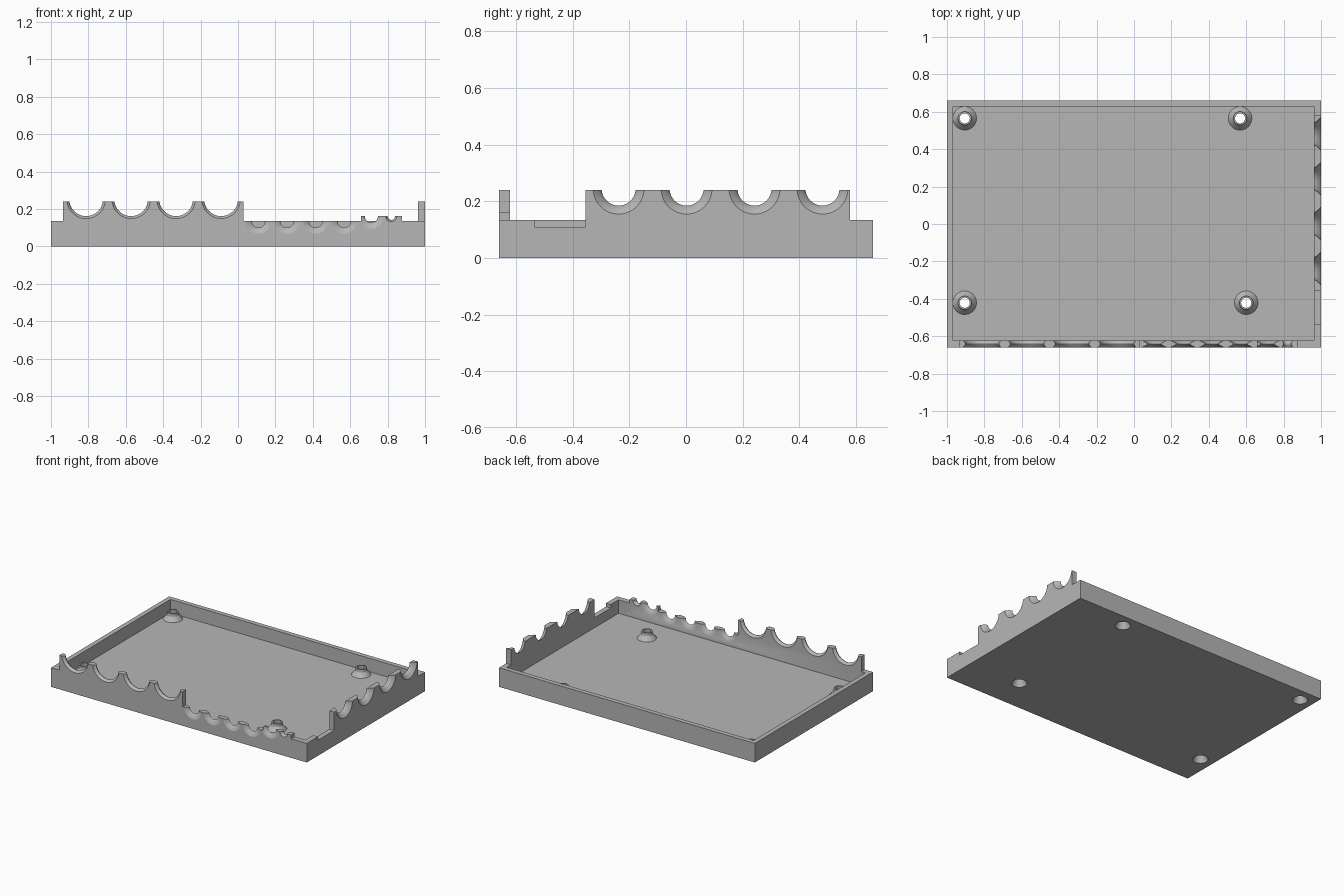
import bpy, bmesh, math
from mathutils import Matrix

if "Cube" in bpy.data.objects:
    bpy.data.objects.remove(bpy.data.objects["Cube"])

grey = bpy.data.materials.new("plastic_grey")
grey.diffuse_color = (0.47, 0.47, 0.47, 1)
grey.use_nodes = True
grey.node_tree.nodes["Principled BSDF"].inputs["Base Color"].default_value = grey.diffuse_color


def finish(name, bm):
    bmesh.ops.recalc_face_normals(bm, faces=bm.faces)
    me = bpy.data.meshes.new(name)
    bm.to_mesh(me)
    bm.free()
    ob = bpy.data.objects.new(name, me)
    me.materials.append(grey)
    bpy.context.collection.objects.link(ob)
    return ob


def box(name, x0, x1, y0, y1, z0, z1):
    bm = bmesh.new()
    bmesh.ops.create_cube(bm, size=1)
    for v in bm.verts:
        v.co = (x0 + (v.co.x + .5) * (x1 - x0),
                y0 + (v.co.y + .5) * (y1 - y0),
                z0 + (v.co.z + .5) * (z1 - z0))
    return finish(name, bm)


def lathe(name, profile, loc, rot=Matrix(), n=48):
    """Solid of revolution from (radius, height) points, capped at both ends."""
    bm = bmesh.new()
    rings = [[bm.verts.new((r * math.cos(2 * math.pi * (i + .5) / n),
                            r * math.sin(2 * math.pi * (i + .5) / n), h))
              for i in range(n)] for r, h in profile]
    for a, b in zip(rings, rings[1:]):
        for i in range(n):
            j = (i + 1) % n
            bm.faces.new((a[i], a[j], b[j], b[i]))
    bm.faces.new(rings[0])
    bm.faces.new(rings[-1])
    bm.transform(Matrix.Translation(loc) @ rot)
    return finish(name, bm)


def cut(target, cutter, keep=False):
    mod = target.modifiers.new("cut", 'BOOLEAN')
    mod.operation, mod.solver, mod.object = 'DIFFERENCE', 'EXACT', cutter
    bpy.context.view_layer.objects.active = target
    bpy.ops.object.modifier_apply(modifier=mod.name)
    if not keep:
        bpy.data.objects.remove(cutter)


def smooth(ob):
    bpy.ops.object.select_all(action='DESELECT')
    ob.select_set(True)
    bpy.context.view_layer.objects.active = ob
    bpy.ops.object.shade_smooth_by_angle(angle=math.radians(30))


RIM, TOP, FLOOR = .135, .24, .04

# Tray body: solid block, hollowed, then its rim stepped down
tray = box("tray", -1, 1, -.66, .66, 0, TOP)
steps = [
    (-.967, .963, -.622, .627, FLOOR, 1),     # cavity
    (-1.1, -.935, -1, 1, RIM, 1),             # left wall
    (-1.2, 1.2, .58, 1.1, RIM, 1),            # back wall
    (.03, .657, -1.1, -.6, RIM, 1.1),         # front wall, low part
    (.65, .877, -1.2, -.59, .162, 1.2),       # front wall, small raised part
    (.877, 1.3, -1.3, -.355, RIM, 1.3),       # front right corner
    (.94, 1.4, -.535, -.355, .11, 1.4),       # recess in right wall
]
for s in steps:
    cut(tray, box("step_cutter", *s))

# Flared cable notches
to_front = Matrix.Rotation(math.radians(90), 4, 'X')    # local z -> -y
to_right = Matrix.Rotation(math.radians(90), 4, 'Y')    # local z -> +x


def flare(r, R, half):
    """Waisted profile: r in the middle, R at both wall faces."""
    pts = [(r + (R - r) * abs(t) ** 1.5, half * t)
           for t in (-1, -.75, -.5, -.25, 0, .25, .5, .75, 1)]
    return [(R, -half - .02)] + pts + [(R, half + .02)]


front = [(-.812 + .2405 * i, .252, .09, .103) for i in range(4)]
front += [(.109 + .153 * i, RIM, .035, .067) for i in range(4)]
front += [(.713, .162, .035, .067), (.82, .162, .02, .03)]
for x, z, r, R in front:
    cut(tray, lathe("notch_cutter", flare(r, R, .019), (x, -.641, z), to_front))

# Right wall notches flare outward only
for i in range(4):
    r, R = .06, .09
    prof = [(r, -.03)] + [(r + (R - r) * t ** 1.5, .037 * t)
                          for t in (0, .25, .5, .75, 1)] + [(R, .06)]
    cut(tray, lathe("notch_cutter", prof, (.963, -.238 + .24 * i, .245), to_right))

# Screw bosses with countersunk holes through the floor
for i, (x, y) in enumerate([(-.905, .565), (.567, .565), (-.905, -.421), (.6, -.421)]):
    boss = lathe("screw_boss_%d" % (i + 1),
                 [(.063, FLOOR - .005), (.063, FLOOR), (.038, .07), (.036, .09)], (x, y, 0))
    hole = lathe("hole_cutter", [(.052, -.02), (.05, 0), (.027, .05), (.027, .2)], (x, y, 0))
    cut(boss, hole, keep=True)
    cut(tray, hole)
    smooth(boss)
smooth(tray)
